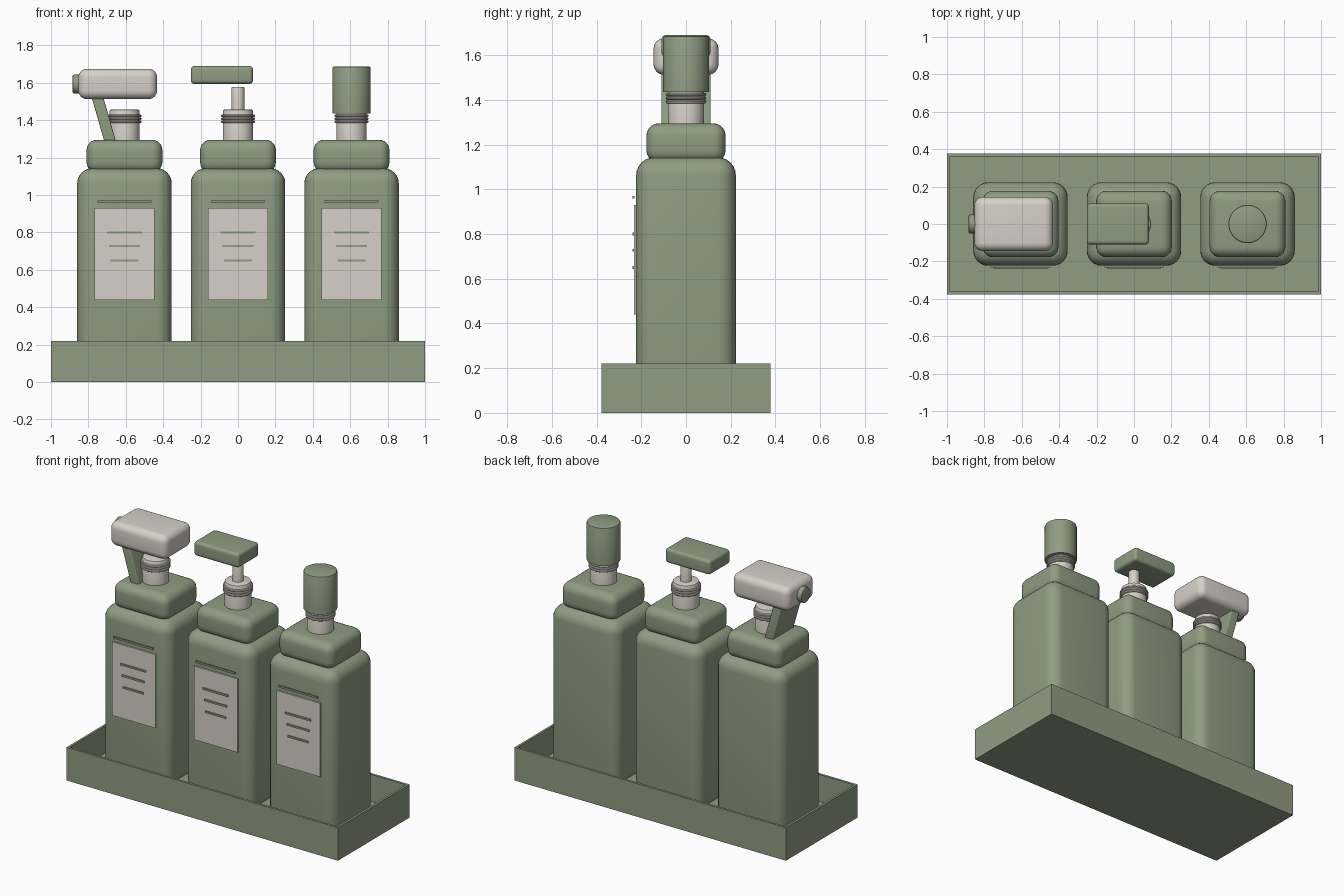
import bpy, bmesh, math
from mathutils import Matrix

if "Cube" in bpy.data.objects:
    bpy.data.objects.remove(bpy.data.objects["Cube"])


def material(name, rgb):
    m = bpy.data.materials.new(name)
    m.diffuse_color = (*rgb, 1)
    m.use_nodes = True
    m.node_tree.nodes["Principled BSDF"].inputs["Base Color"].default_value = m.diffuse_color
    return m


GREEN = material("sage_green", (0.275, 0.337, 0.223))
CREAM = material("warm_grey", (0.672, 0.638, 0.578))


def finish(bm, name, mat, smooth=True):
    mesh = bpy.data.meshes.new(name)
    bm.to_mesh(mesh)
    bm.free()
    mesh.materials.append(mat)
    ob = bpy.data.objects.new(name, mesh)
    bpy.context.collection.objects.link(ob)
    if smooth:
        bpy.ops.object.select_all(action='DESELECT')
        ob.select_set(True)
        bpy.context.view_layer.objects.active = ob
        bpy.ops.object.shade_smooth_by_angle(angle=math.radians(35))
    return ob


def box(name, mat, x, y, z, bevel=0.0, tilt=0.0):
    """Box from (min, max) ranges, optionally rounded and tilted about y."""
    bm = bmesh.new()
    bmesh.ops.create_cube(bm, size=1)
    bmesh.ops.scale(bm, vec=(x[1] - x[0], y[1] - y[0], z[1] - z[0]), verts=bm.verts)
    if bevel:
        bmesh.ops.bevel(bm, geom=bm.edges[:], offset=bevel, segments=6,
                        profile=0.5, affect='EDGES', clamp_overlap=True)
    centre = [(r[0] + r[1]) / 2 for r in (x, y, z)]
    bm.transform(Matrix.Translation(centre) @ Matrix.Rotation(tilt, 4, 'Y'))
    return finish(bm, name, mat, bevel > 0)


def lathe(name, mat, profile, matrix, steps=48):
    """Spin an (r, z) profile around z."""
    bm = bmesh.new()
    vs = [bm.verts.new((r, 0, z)) for r, z in profile]
    es = [bm.edges.new(p) for p in zip(vs, vs[1:])]
    bmesh.ops.spin(bm, geom=vs + es, cent=(0, 0, 0), axis=(0, 0, 1),
                   angle=math.tau, steps=steps)
    bmesh.ops.remove_doubles(bm, verts=bm.verts, dist=1e-5)
    bmesh.ops.recalc_face_normals(bm, faces=bm.faces)
    bm.transform(matrix)
    return finish(bm, name, mat)


def cylinder(name, mat, r, z0, z1, matrix, b=0.008):
    return lathe(name, mat, [(0, z0), (r, z0), (r, z1 - b), (r - b * 0.3, z1 - b * 0.3),
                             (r - b, z1), (0, z1)], matrix)


# Open tray: floor, long walls between the end walls
X, Y, H, T, FLOOR = 1.0, 0.377, 0.22, 0.015, 0.04
box("tray_floor", GREEN, (-X + T, X - T), (-Y + T, Y - T), (0, FLOOR))
for side, s in (("left", -1), ("right", 1)):
    box("tray_end_" + side, GREEN, sorted((s * X, s * (X - T))), (-Y, Y), (0, H))
for side, s in (("front", -1), ("back", 1)):
    box("tray_wall_" + side, GREEN, (-X + T, X - T), sorted((s * Y, s * (Y - T))), (0, H))

# Three bottles with shoulder, threaded neck and label
CX = 0.607
for side, cx in (("left", -CX), ("middle", 0), ("right", CX)):
    at = Matrix.Translation((cx, 0, 0))

    def span(w):
        return (cx - w / 2, cx + w / 2)

    box("bottle_body_" + side, GREEN, span(0.505), (-0.223, 0.223), (FLOOR, 1.143), 0.08)
    box("bottle_shoulder_" + side, GREEN, span(0.405), (-0.177, 0.177), (1.12, 1.295), 0.055)
    cylinder("bottle_neck_" + side, CREAM, 0.081, 1.28, 1.458, at, 0.012)
    for i in range(3):
        z = 1.392 + 0.016 * i
        ring = [(0.083 + 0.008 * math.cos(a), z + 0.008 * math.sin(a))
                for a in (math.tau * k / 10 for k in range(11))]
        lathe(f"neck_thread_{side}_{i + 1}", CREAM, ring, at)

    box("label_" + side, CREAM, span(0.32), (-0.232, -0.2235), (0.44, 0.93))
    bars = ((0.965, 0.29), (0.80, 0.187), (0.727, 0.165), (0.65, 0.15))
    for i, (z, w) in enumerate(bars):
        box(f"label_bar_{side}_{i + 1}", GREEN, span(w), (-0.239, -0.231),
            (z - 0.006, z + 0.006))

# Left bottle: spray head, nozzle and slanted trigger
box("spray_head", CREAM, (-0.853, -0.433), (-0.145, 0.145), (1.513, 1.675), 0.045)
cylinder("spray_nozzle", GREEN, 0.05, 0, 0.06,
         Matrix.Translation((-0.825, 0, 1.593)) @ Matrix.Rotation(-math.pi / 2, 4, 'Y'))
box("spray_trigger", GREEN, (-0.749, -0.689), (-0.11, 0.11), (1.26, 1.56), 0.006,
    math.radians(-16))

# Middle bottle: pump stem and pump head
cylinder("pump_stem", CREAM, 0.034, 1.44, 1.578, Matrix(), 0.004)
box("pump_head", GREEN, (-0.252, 0.08), (-0.11, 0.11), (1.594, 1.69), 0.02)

# Right bottle: round cap
cylinder("round_cap", GREEN, 0.102, 1.436, 1.687, Matrix.Translation((CX, 0, 0)))
